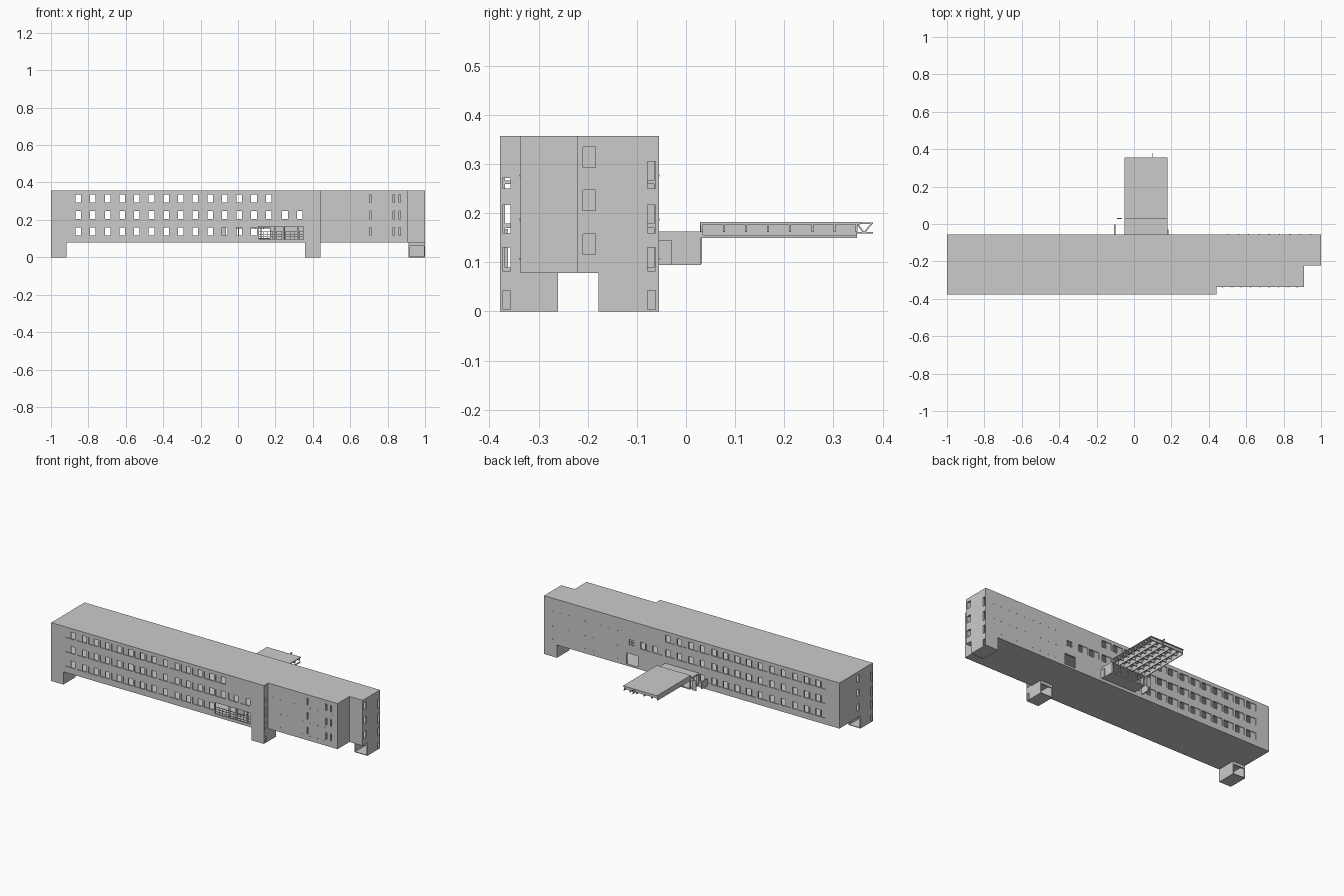
import bpy, bmesh
from mathutils import Vector

if "Cube" in bpy.data.objects:
    bpy.data.objects.remove(bpy.data.objects["Cube"])


def make(name, bm):
    bmesh.ops.recalc_face_normals(bm, faces=bm.faces)
    me = bpy.data.meshes.new(name)
    bm.to_mesh(me)
    bm.free()
    ob = bpy.data.objects.new(name, me)
    bpy.context.collection.objects.link(ob)
    return ob


def add_box(bm, x0, x1, y0, y1, z0, z1):
    vs = bmesh.ops.create_cube(bm, size=1)["verts"]
    for v in vs:
        v.co = Vector(((x0 + x1) / 2 + v.co.x * (x1 - x0),
                       (y0 + y1) / 2 + v.co.y * (y1 - y0),
                       (z0 + z1) / 2 + v.co.z * (z1 - z0)))


def boxes(name, dims):
    bm = bmesh.new()
    for d in dims:
        add_box(bm, *d)
    return make(name, bm)


def plan(t):
    return [(-1 + t, -.378 + t), (.44 - t, -.378 + t), (.44 - t, -.337 + t),
            (.91 - t, -.337 + t), (.91 - t, -.222 + t), (1 - t, -.222 + t),
            (1 - t, -.055 - t), (-1 + t, -.055 - t)]


def prism(bm, pts, z0, z1):
    f = bm.faces.new([bm.verts.new((x, y, z0)) for x, y in pts])
    r = bmesh.ops.extrude_face_region(bm, geom=[f])
    for v in r["geom"]:
        if isinstance(v, bmesh.types.BMVert):
            v.co.z = z1


def cut(ob, cutter):
    cutter.hide_render = True
    m = ob.modifiers.new("cut", 'BOOLEAN')
    m.operation, m.solver, m.object = 'DIFFERENCE', 'EXACT', cutter
    bpy.context.view_layer.objects.active = ob
    bpy.ops.object.modifier_apply(modifier=m.name)
    bpy.data.objects.remove(cutter, do_unlink=True)


# Main building shell with a stepped plan
bm = bmesh.new()
prism(bm, plan(0), .078, .357)
building = make("building_shell", bm)

# Hollow storeys
ROWS = [(.116, .158), (.205, .247), (.293, .335)]
bm = bmesh.new()
for z0, z1 in ROWS:
    prism(bm, plan(.01), z0 - .026, z1 + .012)
cut(building, make("storey_cutter", bm))

# Window openings, their mullions and half panes
holes, bars, panes = [], [], []
WALLS = {"front": (-.385, -.36), "back": (-.075, -.05)}


def window(side, x, w, z0, z1, pane=True, cross=False):
    y0, y1 = WALLS[side]
    holes.append((x, x + w, y0, y1, z0, z1))
    yc = -.373 if side == "front" else -.060
    xm, zm = x + w / 2, (z0 + z1) / 2
    bars.append((xm - .003, xm + .003, yc - .003, yc + .003, z0, z1))
    if cross:
        bars.append((x, x + w, yc - .003, yc + .003, zm - .003, zm + .003))
    if pane:
        panes.append((x, xm, yc - .001, yc + .001, z0, z1))


for side in WALLS:
    for r, (z0, z1) in enumerate(ROWS):
        for i in range(14):
            x = -.905 + i * .0783
            if r == 0 and (i == 13 or (side == "back" and i > 10)):
                continue
            window(side, x, .066, z0, z1)
    for x in (.2, .28):
        window(side, x, .066, *ROWS[1])
window("back", .39, .036, .21, .243, pane=False, cross=True)

# Large loggia, entrance and rear door openings
holes += [(.11, .35, -.385, -.36, .096, .165), (.365, .44, -.075, -.05, .09, .157),
          (-.03, .17, -.075, -.05, .1, .158)]
# Slit windows in the set-back front wall
for x in (.706, .834, .866):
    for z0, z1 in ROWS:
        holes.append((x - .004, x + .004, -.345, -.322, z0, z1))
# End windows and narrow stair windows
STAIR = [(.082, .13), (.16, .217), (.25, .305)]
for z0, z1 in ROWS:
    holes += [(.985, 1.01, -.21, -.184, z0, z1), (-1.01, -.985, -.251, -.225, z0, z1)]
for i, (z0, z1) in enumerate(STAIR):
    holes += [(.98, 1.01, -.078, -.062, z0, z1), (-1.01, -.98, -.371, -.355, z0, z1),
              (.42, .45, -.373, -.357, z0, z1 if i < 2 else .272)]
cut(building, boxes("window_cutter", holes))
boxes("window_mullions", bars)
boxes("window_panes", panes)

# Small wall vents at each floor line
vents = []
for z in (.105, .185, .275):
    for i in range(9):
        vents.append((.47 + i * .05, .476 + i * .05, -.3385, -.336, z, z + .004))
        vents.append((.5 + i * .055, .506 + i * .055, -.056, -.0535, z, z + .004))
boxes("wall_vents", vents)


# Hollow stair feet, each open on its inner side
def foot(name, x0, x1, y0, y1, open_dir, slit):
    t, zt = .006, .079
    yb = (y0, y0 + t) if open_dir > 0 else (y1 - t, y1)
    yf = (y1 - t, y1) if open_dir > 0 else (y0, y0 + t)
    d = [(x0, x1, y0, y1, 0, .004), (x0, x1, *yb, 0, zt), (x0, x1, *yf, .06, zt)]
    for xa, side in ((x0, -1), (x1 - t, 1)):
        if side == slit[0]:
            ya, yc = slit[1:]
            d += [(xa, xa + t, y0, ya, 0, zt), (xa, xa + t, yc, y1, 0, zt),
                  (xa, xa + t, ya, yc, .043, zt)]
        else:
            d.append((xa, xa + t, y0, y1, 0, zt))
    boxes(name, d)


foot("left_foot", -1, -.918, -.378, -.26, 1, (-1, -.371, -.355))
foot("middle_foot", .357, .44, -.378, -.26, 1, (1, -.373, -.357))
foot("right_foot", .912, 1, -.178, -.055, -1, (1, -.078, -.062))

# Loggia posts, railing and inner glazing bars
d = [(x - .004, x + .004, -.37, -.362, .09, .168) for x in (.2, .245, .32)]
d += [(.11, .35, -.376, -.373, z, z + .003) for z in (.108, .122, .136)]
d += [(.11 + i * .024, .112 + i * .024, -.376, -.374, .096, .138) for i in range(11)]
d += [(.2, .25, -.3, -.295, .09, .168)]
boxes("loggia_railing", d)

# Entrance link behind the building
d = [(-.05, .18, -.056, .031, .095, .102), (-.05, .18, -.056, .035, .155, .163),
     (.172, .18, -.056, .031, .1, .157)]
d += [(x, x + .006, .024, .03, .1, .157) for x in (-.05, .0, .06, .12)]
d += [(-.05, -.044, y, y + .006, .1, .157) for y in (-.055, -.01)]
boxes("entrance_link", d)

# Open door leaves beside the link
boxes("door_leaves", [(-.106, -.1, -.056, -.002, .1, .145), (-.09, -.065, .028, .033, .098, .16),
                      (.18, .185, -.056, -.03, .095, .145)])

# Canopy roof with fascia and a beam grid below
d = [(-.052, .178, .028, .355, .177, .182), (-.052, -.048, .028, .348, .15, .178),
     (.174, .178, .028, .348, .15, .156)]
d += [(-.05, .176, y, y + .004, .162, .178) for y in [.03 + i * .045 for i in range(8)]]
d += [(x, x + .004, .03, .348, .15, .178) for x in (-.01, .04, .09, .135)]
boxes("canopy", d)


# Projecting lattice truss at the canopy end
def strut(bm, x, a, b, r=.0015):
    n = Vector((0, -(b[1] - a[1]), b[0] - a[0])).normalized() * r
    A, B = Vector((x - r, *a)), Vector((x - r, *b))
    f = bm.faces.new([bm.verts.new(p) for p in (A - n, B - n, B + n, A + n)])
    g = bmesh.ops.extrude_face_region(bm, geom=[f])["geom"]
    bmesh.ops.translate(bm, vec=(2 * r, 0, 0),
                        verts=[v for v in g if isinstance(v, bmesh.types.BMVert)])


bm = bmesh.new()
for a, b in (((.345, .18), (.38, .18)), ((.345, .16), (.38, .16)),
             ((.347, .18), (.362, .16)), ((.362, .16), (.379, .18))):
    strut(bm, .1, a, b)
make("canopy_truss", bm)
